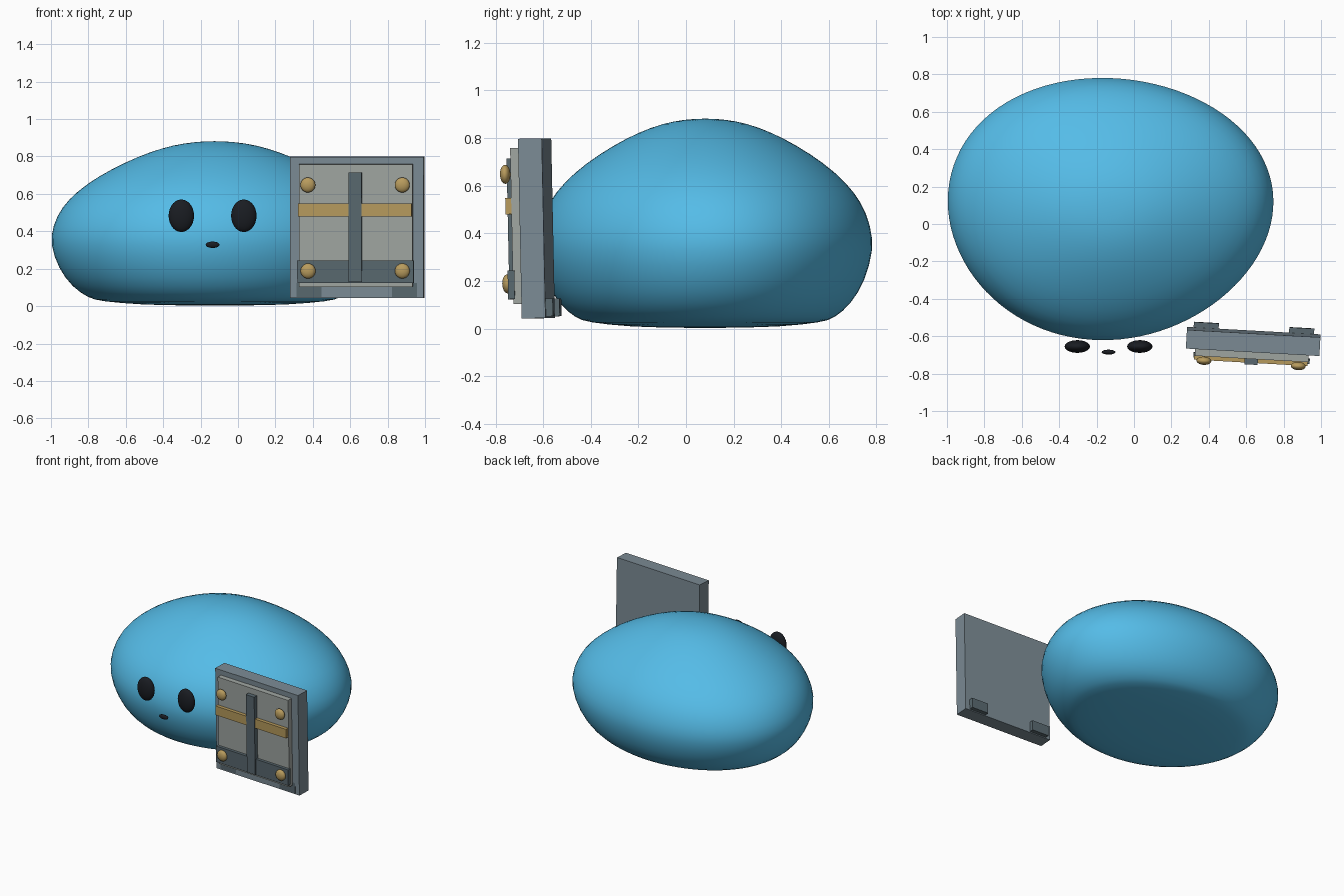
import bpy, bmesh
from math import sin, cos, pi, radians
from mathutils import Matrix, Vector

if "Cube" in bpy.data.objects:
    bpy.data.objects.remove(bpy.data.objects["Cube"])


def material(name, rgb):
    m = bpy.data.materials.new(name)
    m.diffuse_color = (*rgb, 1)
    m.use_nodes = True
    m.node_tree.nodes["Principled BSDF"].inputs["Base Color"].default_value = m.diffuse_color
    return m


BLUE = material("blue", (0.09, 0.50, 0.80))
BLACK = material("black", (0.01, 0.012, 0.016))
STEEL = material("steel", (0.20, 0.26, 0.30))
DARK = material("dark_steel", (0.10, 0.14, 0.16))
PANEL = material("panel", (0.35, 0.38, 0.36))
BRASS = material("brass", (0.48, 0.33, 0.11))


def make(name, bm, mat, matrix=Matrix(), smooth=False):
    bmesh.ops.recalc_face_normals(bm, faces=bm.faces)
    me = bpy.data.meshes.new(name)
    bm.to_mesh(me)
    bm.free()
    me.transform(matrix)
    me.materials.append(mat)
    for p in me.polygons:
        p.use_smooth = smooth
    ob = bpy.data.objects.new(name, me)
    bpy.context.collection.objects.link(ob)
    return ob


def ellipsoid(name, centre, radii, mat, matrix=Matrix()):
    bm = bmesh.new()
    bmesh.ops.create_uvsphere(bm, u_segments=24, v_segments=14, radius=1)
    place = Matrix.Translation(centre) @ Matrix.Diagonal((*radii, 1))
    return make(name, bm, mat, matrix @ place, True)


# Body: flat-bottomed dome lofted from slightly egg-shaped rings
PROFILE = [(0.2, 0.004), (0.45, 0.007), (0.7, 0.026), (0.77, 0.043), (0.87, 0.1),
           (0.955, 0.2), (1.006, 0.33), (0.99, 0.43), (0.935, 0.53), (0.84, 0.615),
           (0.71, 0.695), (0.55, 0.768), (0.4, 0.823), (0.25, 0.862), (0.12, 0.878)]
SEG = 48
bm = bmesh.new()
rings = []
for r, z in PROFILE:
    ring = []
    for i in range(SEG):
        t = 2 * pi * i / SEG
        x = -0.125 + 0.875 * r * cos(t) * (1 + 0.06 * r * sin(t))
        y = 0.08 + 0.705 * r * sin(t) * (1 - 0.05 * r * cos(t))
        ring.append(bm.verts.new((x, y, z)))
    rings.append(ring)
for a, b in zip(rings, rings[1:]):
    for i in range(SEG):
        j = (i + 1) % SEG
        bm.faces.new((a[i], a[j], b[j], b[i]))
for ring, z in ((rings[0], 0.002), (rings[-1], 0.882)):
    pole = bm.verts.new((-0.125, 0.08, z))
    for i in range(SEG):
        bm.faces.new((ring[i], ring[(i + 1) % SEG], pole))
body = make("body", bm, BLUE, smooth=True)
body.modifiers.new("smooth", 'SUBSURF').levels = 1
body.modifiers["smooth"].render_levels = 1

# Face
for side, x in (("left", -0.303), ("right", 0.031)):
    ellipsoid("eye_" + side, (x, -0.655, 0.483), (0.068, 0.034, 0.087), BLACK)
ellipsoid("mouth", (-0.136, -0.685, 0.328), (0.037, 0.013, 0.017), BLACK)

# Shield: parts laid out upright around its centre, then turned and tilted slightly
C = Vector((0.637, -0.628, 0.42))
TILT = (Matrix.Translation(C) @ Matrix.Rotation(radians(-3.2), 4, 'Z')
        @ Matrix.Rotation(radians(1.2), 4, 'X') @ Matrix.Translation(-C))


def shield_box(name, x0, x1, z0, z1, v0, v1, mat):
    """Box from x0..x1, z0..z1, with depth v measured forward of the shield centre."""
    bm = bmesh.new()
    bmesh.ops.create_cube(bm, size=1)
    mid = ((x0 + x1) / 2, C.y - (v0 + v1) / 2, (z0 + z1) / 2)
    place = Matrix.Translation(mid) @ Matrix.Diagonal((x1 - x0, v1 - v0, z1 - z0, 1))
    return make(name, bm, mat, TILT @ place)


shield_box("shield_plate", 0.28, 0.995, 0.043, 0.798, -0.05, 0.05, STEEL)
shield_box("shield_panel", 0.33, 0.938, 0.105, 0.76, 0.04, 0.087, PANEL)
shield_box("cross_strap", 0.327, 0.935, 0.482, 0.55, 0.08, 0.112, BRASS)
shield_box("lower_band", 0.322, 0.945, 0.125, 0.245, 0.08, 0.108, DARK)
shield_box("centre_bar", 0.597, 0.668, 0.13, 0.717, 0.08, 0.118, DARK)
for side, x in (("left", 0.382), ("right", 0.893)):
    shield_box("bracket_" + side, x - 0.067, x + 0.067, 0.05, 0.125, -0.08, 0.052, DARK)

# Rivets
for row, z in (("lower", 0.19), ("upper", 0.65)):
    for side, x in (("left", 0.38), ("right", 0.885)):
        ellipsoid(f"rivet_{row}_{side}", (x, C.y - 0.113, z), (0.04, 0.022, 0.04), BRASS, TILT)
